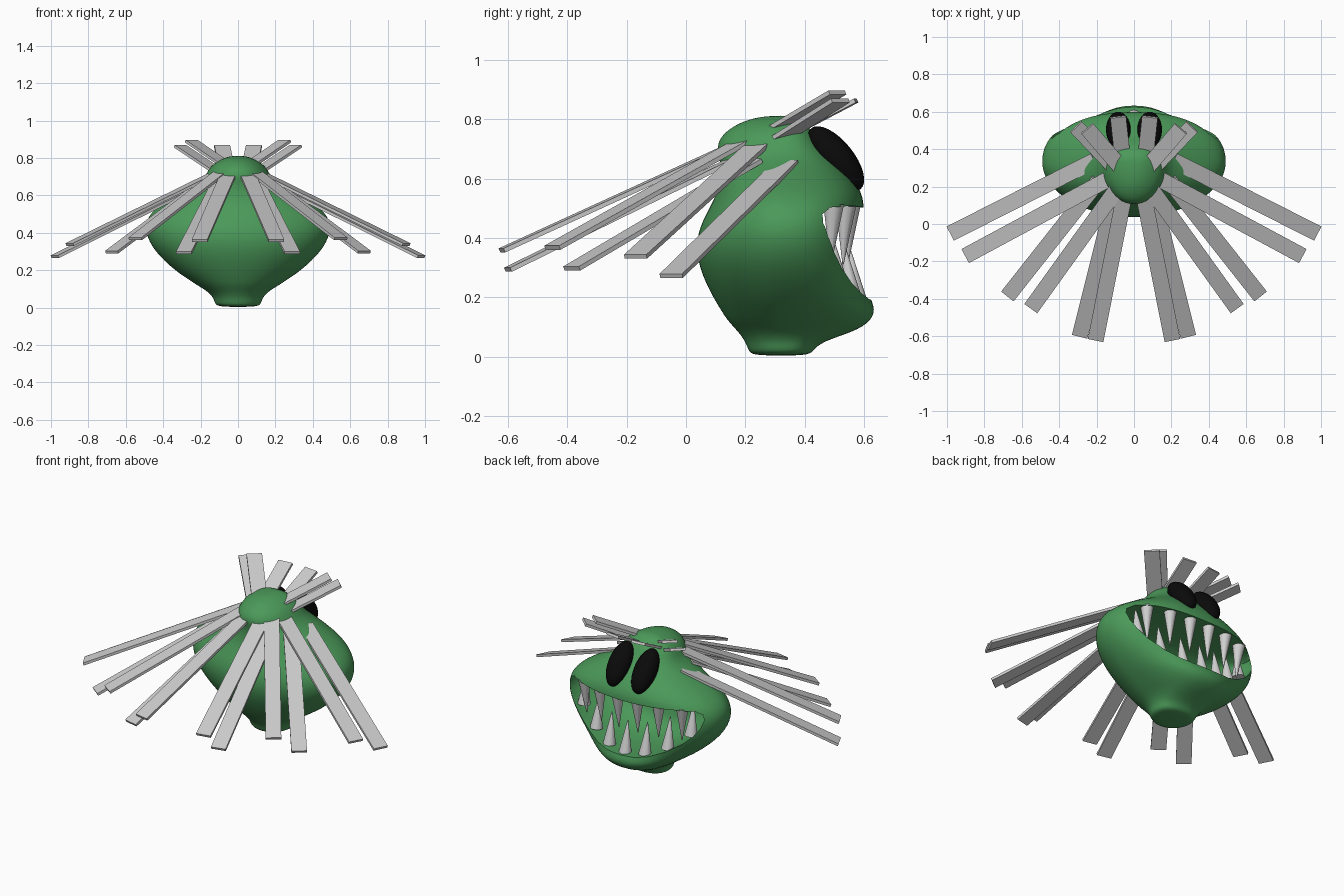
import bpy
import bmesh
from math import sin, cos, pi
from mathutils import Vector, Matrix

old = bpy.data.objects.get("Cube")
if old:
    bpy.data.objects.remove(old, do_unlink=True)


def material(name, color):
    m = bpy.data.materials.new(name)
    m.use_nodes = True
    m.diffuse_color = (*color, 1)
    m.node_tree.nodes["Principled BSDF"].inputs["Base Color"].default_value = (*color, 1)
    return m


GREEN = material("green skin", (0.07, 0.32, 0.1))
GREY = material("slat grey", (0.6, 0.6, 0.6))
IVORY = material("tooth pale grey", (0.64, 0.64, 0.64))
BLACK = material("eye black", (0.003, 0.003, 0.003))


def add_object(name, bm, mat, smooth=False):
    bmesh.ops.recalc_face_normals(bm, faces=bm.faces)
    mesh = bpy.data.meshes.new(name)
    bm.to_mesh(mesh)
    bm.free()
    mesh.materials.append(mat)
    ob = bpy.data.objects.new(name, mesh)
    bpy.context.collection.objects.link(ob)
    if smooth:
        shade(ob)
    return ob


def shade(ob):
    bpy.ops.object.select_all(action='DESELECT')
    ob.select_set(True)
    bpy.context.view_layer.objects.active = ob
    bpy.ops.object.shade_smooth_by_angle(angle=0.7)


def loft(loops):
    bm = bmesh.new()
    rings = [[bm.verts.new(p) for p in loop] for loop in loops]
    n = len(rings[0])
    for a, b in zip(rings, rings[1:]):
        for i in range(n):
            j = (i + 1) % n
            bm.faces.new((a[i], a[j], b[j], b[i]))
    bm.faces.new(rings[0])
    bm.faces.new(rings[-1])
    return bm


# Body sections: height, half width, back, front
MID = 0.33
FULL = 0.87  # below 1 gives squarer cheeks
SECTIONS = [
    (0.003, 0.10, 0.225, 0.41), (0.02, 0.125, 0.21, 0.43), (0.05, 0.13, 0.2, 0.455),
    (0.085, 0.16, 0.175, 0.57), (0.12, 0.22, 0.14, 0.625), (0.16, 0.28, 0.115, 0.64),
    (0.2, 0.34, 0.09, 0.62), (0.3, 0.45, 0.04, 0.60), (0.4, 0.5, 0.03, 0.60),
    (0.48, 0.49, 0.065, 0.60), (0.54, 0.435, 0.10, 0.60), (0.6, 0.33, 0.115, 0.565),
    (0.66, 0.215, 0.115, 0.51), (0.71, 0.17, 0.10, 0.46), (0.755, 0.15, 0.125, 0.435),
    (0.795, 0.09, 0.19, 0.39), (0.812, 0.035, 0.27, 0.35),
]


def section_point(s, t):
    z, w, back, front = s
    if sin(t) > 0:
        c = abs(cos(t)) ** FULL * (1 if cos(t) > 0 else -1)
        return (w * c, MID + (front - MID) * sin(t) ** FULL, z)
    return (w * cos(t), MID + (MID - back) * sin(t), z)


def front_surface(x, z):
    for a, b in zip(SECTIONS, SECTIONS[1:]):
        if a[0] <= z <= b[0]:
            f = (z - a[0]) / (b[0] - a[0])
            w = a[1] + f * (b[1] - a[1])
            front = a[3] + f * (b[3] - a[3])
            return MID + (front - MID) * max(0, 1 - abs(x / w) ** (2 / FULL)) ** (FULL / 2)
    return MID


SIDES = 32
body = add_object("body", loft([[section_point(s, 2 * pi * i / SIDES) for i in range(SIDES)]
                                for s in SECTIONS]), GREEN)
body.modifiers.new("round", 'SUBSURF').levels = 2

# Mouth: a wide bowl outline, pushed into the head and rounded at the back
HALF_MOUTH = [(0, 0.19), (0.09, 0.194), (0.17, 0.212), (0.25, 0.247), (0.335, 0.3), (0.395, 0.355),
              (0.43, 0.405), (0.444, 0.45), (0.437, 0.48), (0.4, 0.503), (0.3, 0.508), (0, 0.503)]
outline = HALF_MOUTH + [(-x, z) for x, z in HALF_MOUTH[-2:0:-1]]


def mouth_loop(y, k):
    return [(x * k, y, 0.37 + (z - 0.37) * k) for x, z in outline]


cutter = add_object("mouth_cutter", loft([mouth_loop(0.8, 1), mouth_loop(0.43, 1), mouth_loop(0.34, 0.93),
                                          mouth_loop(0.26, 0.78), mouth_loop(0.22, 0.5)]), GREEN)
cutter.hide_render = True
cut = body.modifiers.new("mouth", 'BOOLEAN')
cut.operation = 'DIFFERENCE'
cut.solver = 'EXACT'
cut.object = cutter
bpy.context.view_layer.update()
carved = bpy.data.meshes.new_from_object(body.evaluated_get(bpy.context.evaluated_depsgraph_get()))
body.modifiers.clear()
body.data = carved
bpy.data.objects.remove(cutter, do_unlink=True)
shade(body)


# Teeth: cones just inside the lips, the two rows interlocking
def cone(name, base, tip, radius):
    base, tip = Vector(base), Vector(tip)
    d = tip - base
    bm = bmesh.new()
    bmesh.ops.create_cone(bm, cap_ends=True, segments=12, radius1=radius, radius2=0.002,
                          depth=d.length,
                          matrix=Matrix.Translation((base + tip) / 2)
                          @ d.to_track_quat('Z', 'Y').to_matrix().to_4x4())
    add_object(name, bm, IVORY, True)


def lower_lip(x):
    for a, b in zip(HALF_MOUTH, HALF_MOUTH[1:8]):
        if a[0] <= abs(x) <= b[0]:
            return a[1] + (abs(x) - a[0]) / (b[0] - a[0]) * (b[1] - a[1])


for i in range(6):
    x = (i - 2.5) * 0.13
    y = front_surface(x, 0.5) - 0.045
    cone("upper_tooth", (x, y, 0.515), (x * 0.97, y - 0.01, 0.31), 0.036)
for i in range(7):
    x = (i - 3) * 0.127
    z = lower_lip(x)
    y = front_surface(x, z) - 0.05
    cone("lower_tooth", (x * 0.93, y, z - 0.005), (x * 0.93, y - 0.025, z + 0.18), 0.036)

# Eyes: long ovals lying on the brow
for side in (-1, 1):
    bm = bmesh.new()
    bmesh.ops.create_uvsphere(bm, u_segments=24, v_segments=16, radius=1)
    bmesh.ops.transform(bm, verts=bm.verts,
                        matrix=Matrix.Translation((side * 0.084, 0.505, 0.667))
                        @ Matrix.Rotation(0.68, 4, 'X')
                        @ Matrix.Diagonal((0.066, 0.06, 0.132, 1)))
    add_object("left_eye" if side > 0 else "right_eye", bm, BLACK, True)


# Slats: flat planks fanning out of the crown
def slat(name, inner, outer):
    inner, outer = Vector(inner), Vector(outer)
    along = (outer - inner).normalized()
    across = along.cross(Vector((0, 0, 1))).normalized()
    frame = Matrix((along, across, across.cross(along))).transposed().to_4x4()
    bm = bmesh.new()
    bmesh.ops.create_cube(bm, size=1)
    bmesh.ops.transform(bm, verts=bm.verts,
                        matrix=Matrix.Translation((inner + outer) / 2) @ frame
                        @ Matrix.Diagonal(((outer - inner).length, 0.085, 0.015, 1)))
    add_object(name, bm, GREY)


SLATS = [
    ("side_lower_slat", (0.21, 0.34, 0.655), (0.98, -0.05, 0.272)),
    ("side_upper_slat", (0.10, 0.26, 0.73), (0.9, -0.17, 0.337)),
    ("corner_lower_slat", (0.19, 0.23, 0.66), (0.675, -0.385, 0.297)),
    ("corner_upper_slat", (0.09, 0.19, 0.725), (0.55, -0.45, 0.367)),
    ("rear_lower_slat", (0.10, 0.16, 0.665), (0.29, -0.6, 0.293)),
    ("rear_upper_slat", (0.05, 0.16, 0.715), (0.205, -0.62, 0.358)),
    ("brow_outer_slat", (0.11, 0.31, 0.73), (0.31, 0.52, 0.863)),
    ("brow_upper_slat", (0.06, 0.29, 0.76), (0.25, 0.51, 0.89)),
    ("brow_centre_slat", (0.055, 0.3, 0.72), (0.085, 0.573, 0.863)),
]
for name, inner, outer in SLATS:
    for side in (-1, 1):
        prefix = "left_" if side > 0 else "right_"
        slat(prefix + name, (side * inner[0], *inner[1:]), (side * outer[0], *outer[1:]))
